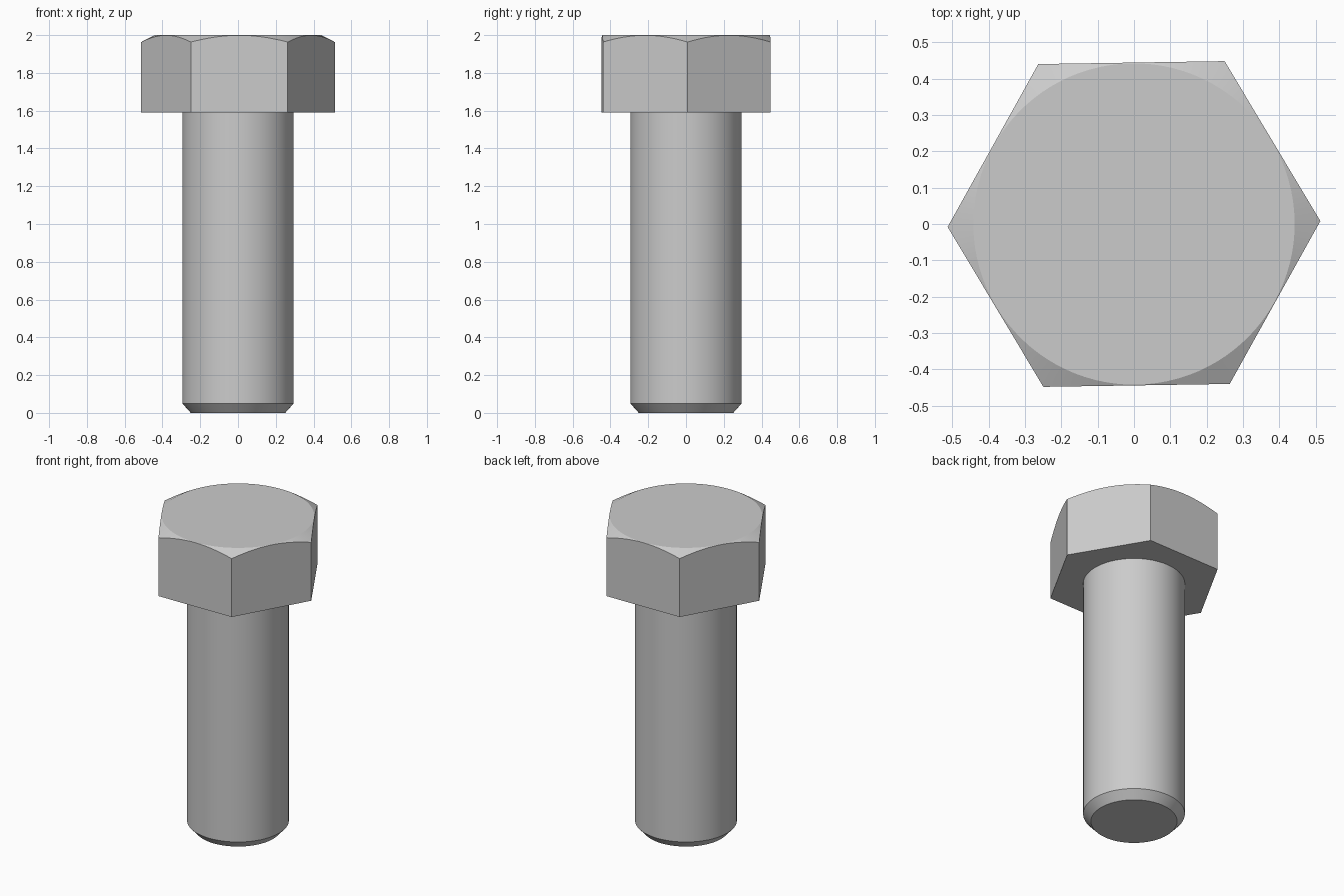
import bpy, bmesh, math

if "Cube" in bpy.data.objects:
    bpy.data.objects.remove(bpy.data.objects["Cube"], do_unlink=True)

GREY = (0.6, 0.6, 0.6, 1)
steel = bpy.data.materials.new("plain_grey_steel")
steel.use_nodes = True
steel.diffuse_color = GREY
steel.node_tree.nodes["Principled BSDF"].inputs["Base Color"].default_value = GREY


def build_rings(name, rings, crease_angle):
    """Skin a stack of point rings, cap both ends and smooth all but the creases."""
    bm = bmesh.new()
    loops = [[bm.verts.new(p) for p in ring] for ring in rings]
    n = len(loops[0])
    for low, high in zip(loops, loops[1:]):
        for i in range(n):
            j = (i + 1) % n
            bm.faces.new((low[i], low[j], high[j], high[i]))
    bm.faces.new(loops[0][::-1])
    bm.faces.new(loops[-1])
    bmesh.ops.recalc_face_normals(bm, faces=bm.faces)
    mesh = bpy.data.meshes.new(name)
    bm.to_mesh(mesh)
    bm.free()
    mesh.materials.append(steel)
    obj = bpy.data.objects.new(name, mesh)
    bpy.context.collection.objects.link(obj)
    bpy.ops.object.select_all(action='DESELECT')
    obj.select_set(True)
    bpy.context.view_layer.objects.active = obj
    bpy.ops.object.shade_smooth_by_angle(angle=math.radians(crease_angle))
    return obj


def polar(r, angle, z):
    return (r * math.cos(angle), r * math.sin(angle), z)


# Round shank with a chamfered tip
angles = [math.tau * i / 64 for i in range(64)]
profile = [(0.25, 0), (0.295, 0.05), (0.295, 1.59)]
build_rings("shank", [[polar(r, a, z) for a in angles] for r, z in profile], 30)

# Hexagonal head whose corners are cut by a shallow cone
PER_SIDE = 16
SIDE = math.tau / 6
APOTHEM, CONE_RADIUS, SLOPE = 0.444, 0.442, 0.52
TWIST = math.radians(0.9)
bottom, shoulder, crown = [], [], []
for i in range(6 * PER_SIDE):
    a = SIDE * i / PER_SIDE
    r = APOTHEM / math.cos(a % SIDE - SIDE / 2) if i % PER_SIDE else APOTHEM / math.cos(SIDE / 2)
    bottom.append(polar(r, a + TWIST, 1.59))
    shoulder.append(polar(r, a + TWIST, 2 - SLOPE * (r - CONE_RADIUS)))
    crown.append(polar(CONE_RADIUS, a + TWIST, 2))
build_rings("hex_head", [bottom, shoulder, crown], 25)
